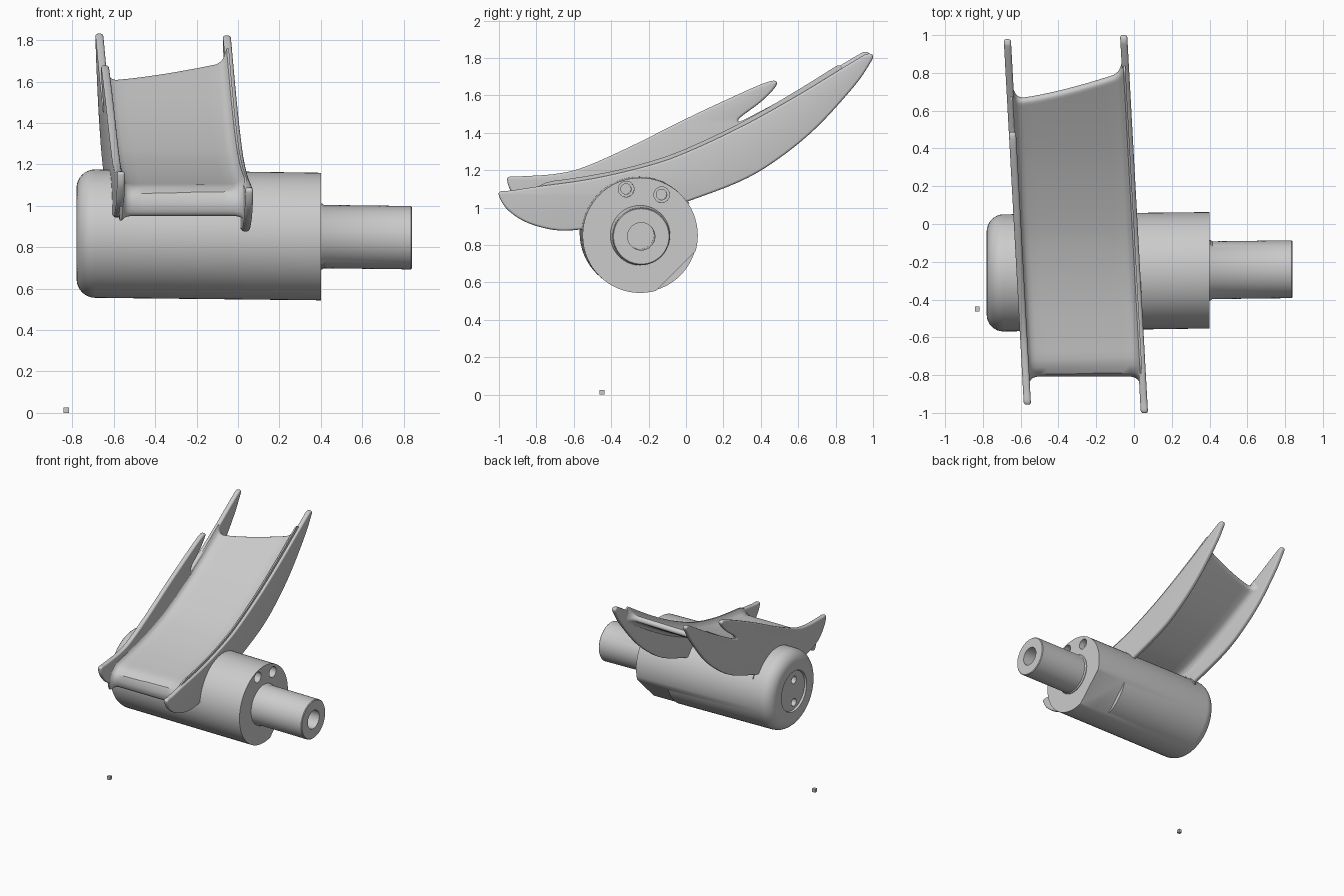
import bpy, bmesh, math
from mathutils import Matrix, Vector

if "Cube" in bpy.data.objects:
    bpy.data.objects.remove(bpy.data.objects["Cube"])

# Shear that gives the body axis its slight slope
AXIS = Matrix(((1, 0, 0, 0), (.0128, 1, 0, -.25), (-.0128, 0, 1, .857), (0, 0, 0, 1)))


def finish(name, bm):
    bmesh.ops.remove_doubles(bm, verts=bm.verts, dist=1e-5)
    bmesh.ops.recalc_face_normals(bm, faces=bm.faces)
    me = bpy.data.meshes.new(name)
    bm.to_mesh(me)
    bm.free()
    ob = bpy.data.objects.new(name, me)
    bpy.context.collection.objects.link(ob)
    return ob


def lathe(name, prof, cy=0, cz=0, n=64):
    bm = bmesh.new()
    rings = [[bm.verts.new((x, cy + r * math.cos(2 * math.pi * i / n),
                            cz + r * math.sin(2 * math.pi * i / n))) for i in range(n)]
             for x, r in prof]
    for a, b in zip(rings, rings[1:]):
        for i in range(n):
            j = (i + 1) % n
            bm.faces.new((a[i], a[j], b[j], b[i]))
    bmesh.ops.dissolve_degenerate(bm, dist=1e-6, edges=bm.edges)
    bm.transform(AXIS)
    return finish(name, bm)


def box(name, size, matrix):
    bm = bmesh.new()
    bmesh.ops.create_cube(bm, size=1, matrix=matrix @ Matrix.Diagonal((*size, 1)))
    return finish(name, bm)


def cut(ob, cutter):
    m = ob.modifiers.new("cut", 'BOOLEAN')
    m.operation, m.solver, m.object = 'DIFFERENCE', 'EXACT', cutter
    bpy.context.view_layer.objects.active = ob
    bpy.ops.object.modifier_apply(modifier=m.name)
    bpy.data.objects.remove(cutter)


def smooth_path(pts, cyclic, k=8):
    n, out = len(pts), []
    P = [Vector(p) for p in pts]
    g = (lambda i: P[i % n]) if cyclic else (lambda i: P[max(0, min(n - 1, i))])
    for i in range(n if cyclic else n - 1):
        a, b, c, d = g(i - 1), g(i), g(i + 1), g(i + 2)
        for s in range(k):
            t = s / k
            out.append(.5 * (2 * b + (c - a) * t + (2 * a - 5 * b + 4 * c - d) * t * t
                             + (3 * b - a - 3 * c + d) * t ** 3))
    if not cyclic:
        out.append(P[-1])
    return out


def plate(name, pts, x0, slope, half, rnd):
    """Rounded-edge plate from a (y, z) outline."""
    cu = bpy.data.curves.new(name, 'CURVE')
    cu.dimensions, cu.fill_mode = '2D', 'BOTH'
    cu.extrude, cu.bevel_depth, cu.bevel_resolution, cu.offset = half - rnd, rnd, 3, -rnd
    sp = cu.splines.new('POLY')
    sp.points.add(len(pts) - 1)
    for p, q in zip(sp.points, pts):
        p.co = (q[0], q[1], 0, 1)
    sp.use_cyclic_u = True
    tmp = bpy.data.objects.new(name + "_outline", cu)
    bpy.context.collection.objects.link(tmp)
    me = bpy.data.meshes.new_from_object(tmp.evaluated_get(bpy.context.evaluated_depsgraph_get()))
    bm = bmesh.new()
    bm.from_mesh(me)
    bpy.data.objects.remove(tmp)
    bm.transform(Matrix(((slope, 0, 1, x0), (1, 0, 0, 0), (0, 1, 0, 0), (0, 0, 0, 1))))
    return finish(name, bm)


# Main body: rounded left end with a shallow recess
prof = [(-.765, 0), (-.765, .155), (-.78, .16)]
prof += [(-.69 - .09 * math.cos(a), .22 + .09 * math.sin(a))
         for a in [math.pi / 2 * i / 8 for i in range(9)]]
prof += [(.40, .308), (.40, 0)]
body = lathe("body", prof)
for y, z in ((-.075, .247), (.115, .217)):
    cut(body, lathe("c", [(.2, 0), (.2, .028), (.35, .028), (.35, .042), (.45, .042), (.45, 0)], y, z, 32))
for z in (.08, -.1):
    cut(body, lathe("c", [(-.85, 0), (-.85, .03), (-.65, .03), (-.65, 0)], -.02, z, 32))
flat = Matrix.Translation((.29, -.245, .852)) @ Matrix.Rotation(-math.pi / 4, 4, 'X')
cut(body, box("c", (.32, .2, .6), flat @ Matrix.Translation((0, .37, 0))))

# Hollow shaft
lathe("shaft", [(.38, 0), (.38, .16), (.405, .16), (.415, .153), (.835, .153), (.84, .148),
                (.84, .073), (.40, .073), (.40, 0)])

# Thin collar just breaking the body surface
arc = [math.radians(30 + 143 * i / 48) for i in range(49)]
plate("collar", [(-.255 + .316 * math.cos(a), .865 + .316 * math.sin(a)) for a in arc],
      -.597, 0, .008, .001)

# Side flanges
right = [(-.995, 1.085), (-.93, 1.092), (-.8, 1.112), (-.5, 1.155), (-.2, 1.225), (0, 1.295), (.3, 1.435),
         (.6, 1.602), (.9, 1.785), (.97, 1.822), (1.0, 1.81), (.98, 1.765), (.9, 1.65), (.7, 1.43),
         (.5, 1.265), (.3, 1.145), (0, 1.03), (-.3, .93), (-.55, .885), (-.7, .88), (-.85, .92),
         (-.95, .985), (-.995, 1.05)]
left = [(-.955, 1.14), (-.945, 1.165), (-.87, 1.168), (-.7, 1.18), (-.55, 1.215), (-.3, 1.325), (0, 1.475),
        (.3, 1.615), (.44, 1.673), (.485, 1.672), (.47, 1.635), (.4, 1.565), (.3, 1.49), (.28, 1.465),
        (.32, 1.475), (.6, 1.625), (.9, 1.805), (.96, 1.832), (.978, 1.815), (.95, 1.765), (.88, 1.66),
        (.7, 1.45), (.5, 1.285), (.3, 1.17), (0, 1.06), (-.3, .97), (-.55, .945), (-.72, .955),
        (-.85, 1.0), (-.93, 1.08)]
plate("right_flange", smooth_path(right, True), 0, -.055, .019, .013)
plate("left_flange", smooth_path(left, True), -.617, -.055, .019, .013)

# Channel floor: rolled front lip, filleted into the flanges
path = smooth_path([(-.76, .955), (-.785, 1.0), (-.775, 1.05), (-.72, 1.078), (-.6, 1.095), (-.4, 1.13),
                    (-.2, 1.18), (0, 1.248), (.3, 1.388), (.6, 1.558), (.9, 1.745)], False)
cum = [0]
for a, b in zip(path, path[1:]):
    cum.append(cum[-1] + (b - a).length)


def at(s):
    i = 0
    while i < len(cum) - 2 and cum[i + 1] < s:
        i += 1
    d = (path[i + 1] - path[i]).normalized()
    return path[i] + d * (s - cum[i]), Vector((-d.y, d.x))


W, R = .617, .05
us = [0, .008, .018, .03, .045, .065] + [.1 + .8 * i / 10 for i in range(11)]
us += [.935, .955, .97, .982, .992, 1]
vs = [0, .002, .006, .012, .02] + [.04 + .92 * i / 44 for i in range(45)] + [.98, .988, .994, .998, 1]
bm = bmesh.new()
rows = []
for v in vs:
    top, bot = [], []
    for u in us:
        d = max(0, min(u, 1 - u) * W - .016)
        f = R - math.sqrt(max(0, R * R - (R - d) ** 2)) if d < R else 0
        y_end = .655 + .15 * u ** 1.4 + f
        s1 = cum[-1] - (.9 - y_end) * 1.16
        s = v * s1
        e = min(s, s1 - s) / .022
        round_end = math.sqrt(max(0, 1 - (1 - e) ** 2)) if e < 1 else 1
        p, nrm = at(s)
        for side, sign in ((top, 1), (bot, -1)):
            q = p + nrm * sign * (.022 * round_end + f * .8)
            side.append(bm.verts.new((-W + u * W - .055 * q.x, q.x, q.y)))
    rows.append(top + bot[::-1])
m = len(rows[0])
for a, b in zip(rows, rows[1:]):
    for i in range(m):
        j = (i + 1) % m
        bm.faces.new((a[i], a[j], b[j], b[i]))
h = m // 2
for r in (rows[0], rows[-1]):
    for i in range(h - 1):
        bm.faces.new((r[i], r[i + 1], r[m - 2 - i], r[m - 1 - i]))
finish("channel_floor", bm)

# Small separate block at ground level
block = box("ground_block", (.026, .026, .026), Matrix.Translation((-.83, -.45, .013)))

for ob in bpy.data.objects:
    bpy.ops.object.select_all(action='DESELECT')
    ob.select_set(True)
    bpy.context.view_layer.objects.active = ob
    bpy.ops.object.shade_smooth_by_angle(angle=math.radians(35))
